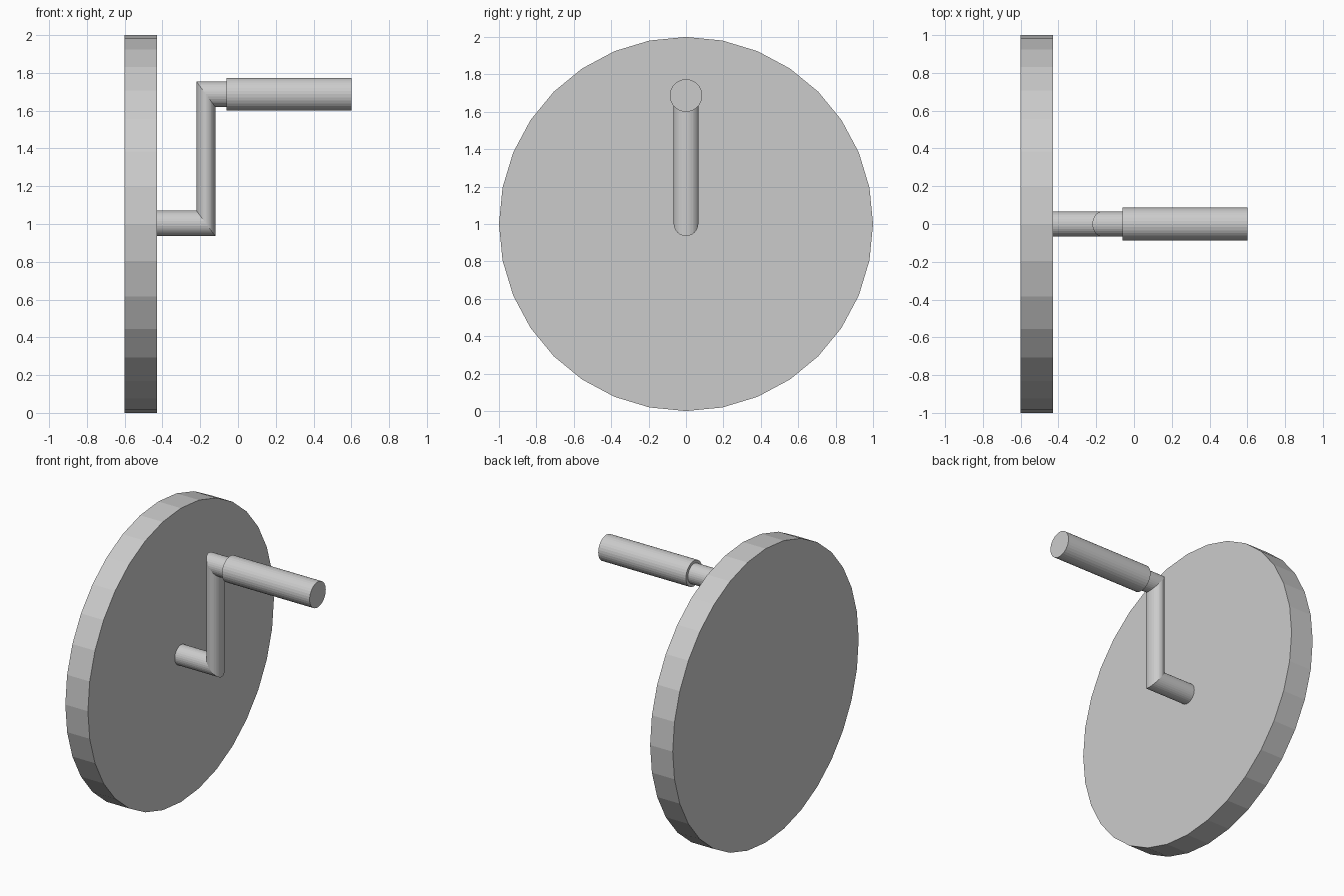
import bpy, bmesh
from math import sin, cos, tau

if "Cube" in bpy.data.objects:
    bpy.data.objects.remove(bpy.data.objects["Cube"])

SIDES = 32


def tube(name, rings, ry, rz):
    """Loft rings along x/z; each ring is (x, z, shear, z_scale) with x shifted by shear * height."""
    bm = bmesh.new()
    loops = []
    for x, z, shear in rings:
        loop = []
        for i in range(SIDES):
            a = tau * i / SIDES
            h = rz * cos(a)
            loop.append(bm.verts.new((x + shear * h, ry * sin(a), z + h)))
        loops.append(loop)
    for p, q in zip(loops, loops[1:]):
        for i in range(SIDES):
            j = (i + 1) % SIDES
            bm.faces.new((p[i], p[j], q[j], q[i]))
    bm.faces.new(loops[0])
    bm.faces.new(loops[-1])
    bmesh.ops.recalc_face_normals(bm, faces=bm.faces)
    me = bpy.data.meshes.new(name)
    bm.to_mesh(me)
    bm.free()
    ob = bpy.data.objects.new(name, me)
    bpy.context.collection.objects.link(ob)
    return ob


# Round plate standing on edge
tube("wheel_disc", [(-0.6, 1, 0), (-0.43, 1, 0)], 1, 1)

# Crank rod: axle, mitred upright arm, grip stub
R = 0.0675
MITRE = -0.05 / R   # arm is thinner front to back than the axle
Z_AXLE, Z_GRIP, X_ARM = 1.003, 1.687, -0.17
tube("crank_rod", [(-0.43, Z_AXLE, 0), (X_ARM, Z_AXLE, MITRE),
                   (X_ARM, Z_GRIP, MITRE), (-0.06, Z_GRIP, 0)], 0.066, R)

# Thicker hand grip
tube("hand_grip", [(-0.06, Z_GRIP, 0), (0.6, Z_GRIP, 0)], 0.087, 0.087)
